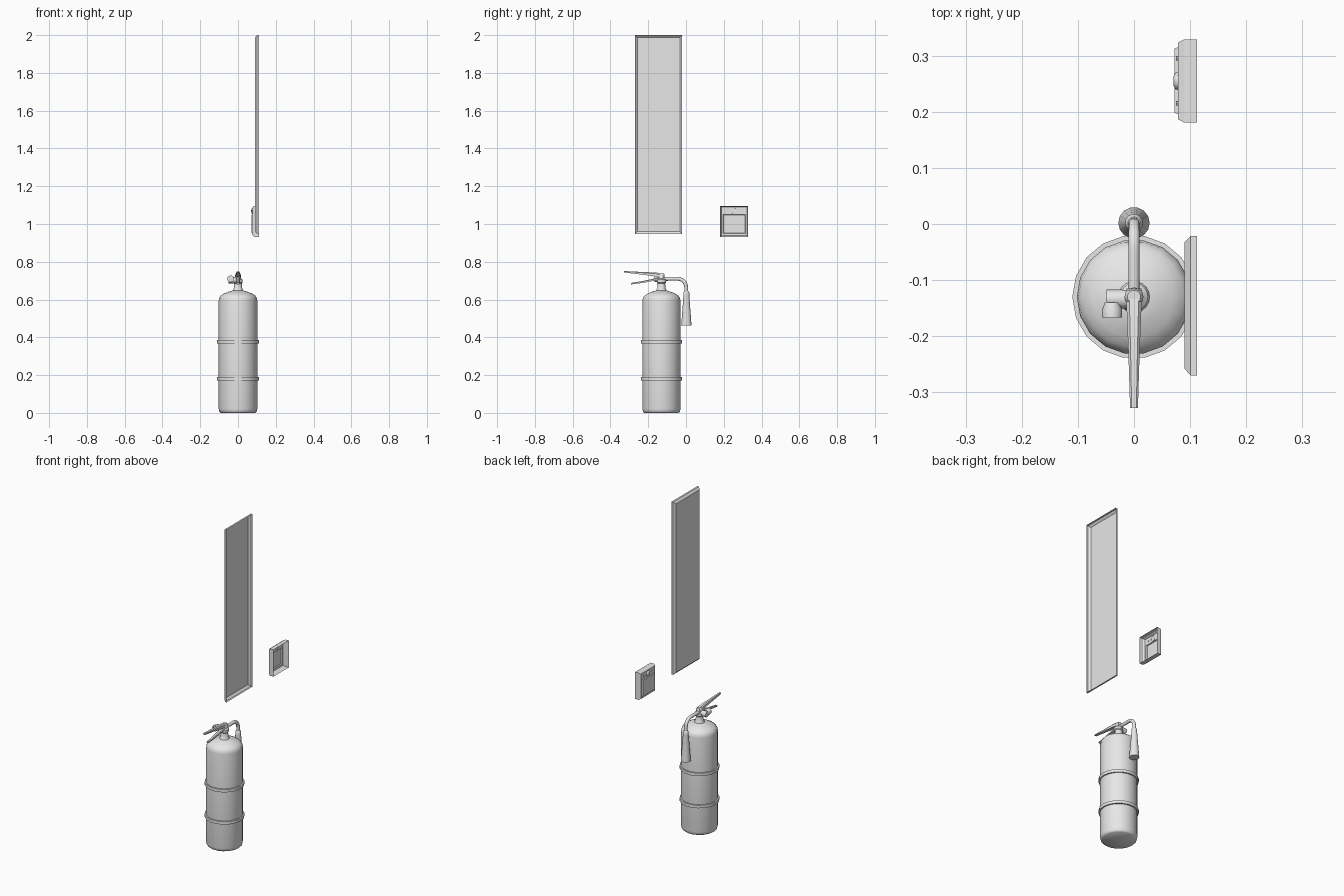
import bpy, bmesh, math
from mathutils import Vector

if "Cube" in bpy.data.objects:
    bpy.data.objects.remove(bpy.data.objects["Cube"])

grey = bpy.data.materials.new("plain_grey")
grey.use_nodes = True
grey.diffuse_color = (0.8, 0.8, 0.8, 1)
grey.node_tree.nodes["Principled BSDF"].inputs["Base Color"].default_value = (0.8, 0.8, 0.8, 1)

CX, CY = 0.0, -0.13      # tank axis


def loft(name, rings, cap_start=True, cap_end=True, angle=35, fix=True):
    """Bridge a list of equal-length point rings into one mesh object."""
    bm = bmesh.new()
    loops = [[bm.verts.new(p) for p in ring] for ring in rings]
    n = len(loops[0])
    for a, b in zip(loops, loops[1:]):
        for i in range(n):
            j = (i + 1) % n
            bm.faces.new((a[i], a[j], b[j], b[i]))
    if cap_start:
        bm.faces.new(loops[0][::-1])
    if cap_end:
        bm.faces.new(loops[-1])
    if fix:
        bmesh.ops.recalc_face_normals(bm, faces=bm.faces)
    me = bpy.data.meshes.new(name)
    bm.to_mesh(me)
    bm.free()
    me.materials.append(grey)
    ob = bpy.data.objects.new(name, me)
    bpy.context.collection.objects.link(ob)
    bpy.ops.object.select_all(action='DESELECT')
    ob.select_set(True)
    bpy.context.view_layer.objects.active = ob
    bpy.ops.object.shade_smooth_by_angle(angle=math.radians(angle))
    return ob


def tube(name, stations, sides=12, axis=None, **kw):
    """Round sections (point, radius) swept along a path."""
    pts = [Vector(p) for p, r in stations]
    rings = []
    for i, (p, r) in enumerate(stations):
        d = axis or (pts[min(i + 1, len(pts) - 1)] - pts[max(i - 1, 0)])
        d = Vector(d).normalized()
        side = Vector((1, 0, 0)) if abs(d.x) < 0.9 else Vector((0, 1, 0))
        up = d.cross(side).normalized()
        rings.append([pts[i] + (side * math.cos(t) + up * math.sin(t)) * r
                      for t in (2 * math.pi * k / sides for k in range(sides))])
    return loft(name, rings, **kw)


def turned(name, profile, x=CX, y=CY, sides=18, **kw):
    """Vertical turned part from (radius, z) pairs."""
    return tube(name, [((x, y, z), r) for r, z in profile], sides, (0, 0, 1), **kw)


def frame_shell(name, steps, **kw):
    """Stepped rectangles (x, y0, y1, z0, z1) joined into a shell."""
    rings = [[(x, y0, z0), (x, y1, z0), (x, y1, z1), (x, y0, z1)]
             for x, y0, y1, z0, z1 in steps]
    return loft(name, rings, angle=25, **kw)


def lever(name, sections):
    """Tapered bar from (y, z, half width, half height) sections."""
    rings = [[(CX + w * sx, y, z + h * sz) for sx, sz in
              ((-1, -1), (1, -1), (1, 0.4), (0.6, 1), (-0.6, 1), (-1, 0.4))]
             for y, z, w, h in sections]
    return loft(name, rings)


# Tank with rounded base and domed shoulder
turned("tank", [(0.092, 0), (0.099, 0.006), (0.102, 0.02), (0.102, 0.595),
                (0.099, 0.61), (0.09, 0.622), (0.072, 0.633),
                (0.048, 0.642), (0.028, 0.648)], angle=50)

# Strap bands
for name, z in (("lower_band", 0.18), ("upper_band", 0.376)):
    turned(name, [(0.101, z - 0.009), (0.11, z - 0.009),
                  (0.11, z + 0.009), (0.101, z + 0.009)])

# Neck and valve
turned("neck_collar", [(0.03, 0.64), (0.027, 0.652), (0.022, 0.66),
                       (0.02, 0.685), (0.025, 0.69), (0.025, 0.705), (0.016, 0.712)])
turned("valve_body", [(0.017, 0.70), (0.017, 0.73), (0.012, 0.738)], sides=12)

# Gauge on its side stub
tube("gauge_stub", [((-0.005, -0.134, 0.703), 0.017), ((-0.049, -0.134, 0.703), 0.017)])
tube("gauge", [((-0.039, y, 0.71), r) for y, r in
               ((-0.14, 0.013), (-0.153, 0.018), (-0.167, 0.018),
                (-0.167, 0.014), (-0.163, 0.014))], 14, (0, -1, 0))

# Squeeze levers
lever("upper_lever", [(-0.115, 0.722, 0.013, 0.012), (-0.155, 0.732, 0.013, 0.011),
                      (-0.23, 0.739, 0.01, 0.007), (-0.328, 0.747, 0.007, 0.004)])
lever("lower_lever", [(-0.13, 0.712, 0.012, 0.008), (-0.17, 0.705, 0.011, 0.006),
                      (-0.23, 0.693, 0.009, 0.005), (-0.292, 0.684, 0.007, 0.004)])

# Hose bent down into the discharge horn
path = [((CX, -0.12, 0.708), 0.01), ((CX, -0.09, 0.71), 0.01), ((CX, -0.05, 0.71), 0.01)]
for k in range(7):
    t = math.radians(90 - 15 * k)
    path.append(((CX, -0.044 + 0.045 * math.cos(t), 0.665 + 0.045 * math.sin(t)), 0.01))
path.append(((CX, 0.002, 0.62), 0.01))
tube("hose", path)
turned("horn", [(0.011, 0.645), (0.016, 0.638), (0.016, 0.62), (0.028, 0.462)],
       0, 0.002, 14)

# Tall wall panel: bevelled shell, open toward the wall
frame_shell("wall_panel", [(0.112, -0.27, -0.021, 0.948, 2.0),
                           (0.101, -0.27, -0.021, 0.948, 2.0),
                           (0.09, -0.258, -0.033, 0.96, 1.988)],
            cap_start=False)

# Small call box: open-backed shell with raised cover
frame_shell("call_box", [(0.112, 0.181, 0.329, 0.932, 1.096),
                         (0.089, 0.181, 0.329, 0.932, 1.096),
                         (0.078, 0.187, 0.323, 0.938, 1.09),
                         (0.078, 0.196, 0.315, 0.95, 1.05),
                         (0.072, 0.198, 0.313, 0.952, 1.048)],
            cap_start=False)

# Round lamp with screw heads beside it
tube("lamp", [((x, 0.255, 1.069), r) for x, r in
              ((0.079, 0.016), (0.074, 0.015), (0.071, 0.01), (0.07, 0.004))],
     14, (-1, 0, 0), cap_start=False, angle=60)
for name, y in (("right_screw", 0.215), ("left_screw", 0.295)):
    tube(name, [((0.079, y, 1.07), 0.004), ((0.075, y, 1.07), 0.004)], 8, (-1, 0, 0))
